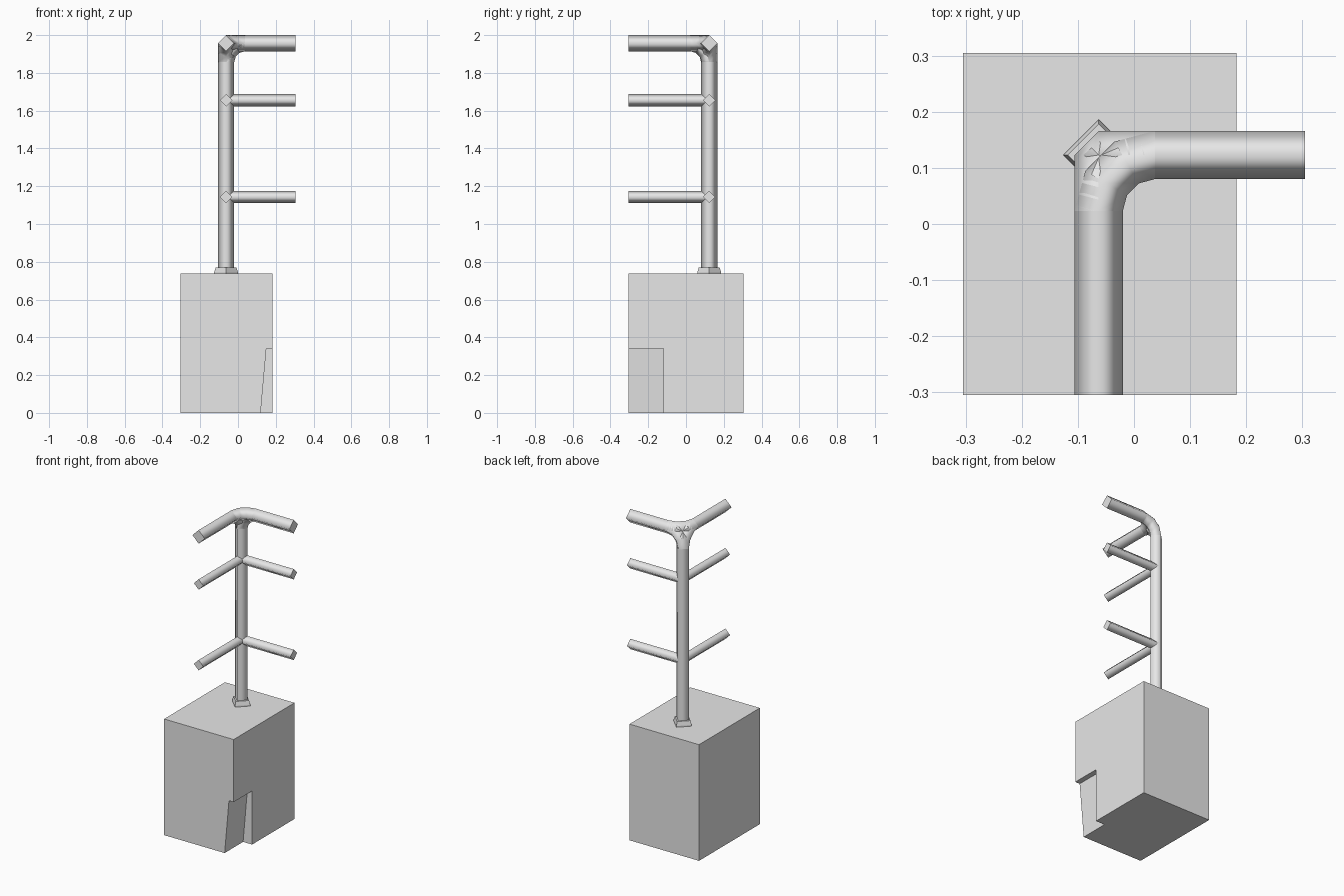
import bpy, bmesh, math
from mathutils import Vector

old = bpy.data.objects.get("Cube")
if old:
    bpy.data.objects.remove(old, do_unlink=True)

grey = bpy.data.materials.new("light grey")
grey.use_nodes = True
grey.diffuse_color = (0.8, 0.8, 0.8, 1)
grey.node_tree.nodes["Principled BSDF"].inputs["Base Color"].default_value = (0.8, 0.8, 0.8, 1)

X, Y, Z = Vector((1, 0, 0)), Vector((0, 1, 0)), Vector((0, 0, 1))
CORNER = Vector((-0.063, 0.123, 1.957))   # where post and top arms meet
REACH, BEND, BOX_TOP = 0.305, 0.1, 0.737
R_POST, R_ARM = 0.043, 0.033


def finish(bm, name):
    mesh = bpy.data.meshes.new(name)
    bm.to_mesh(mesh)
    bm.free()
    obj = bpy.data.objects.new(name, mesh)
    bpy.context.collection.objects.link(obj)
    mesh.materials.append(grey)
    return obj


def prism(name, profile, y0, y1):
    """Extrude an x-z profile along y."""
    bm = bmesh.new()
    face = bm.faces.new([bm.verts.new((x, y0, z)) for x, z in profile])
    geom = bmesh.ops.extrude_face_region(bm, geom=[face])["geom"]
    verts = [g for g in geom if isinstance(g, bmesh.types.BMVert)]
    bmesh.ops.translate(bm, verts=verts, vec=(0, y1 - y0, 0))
    bmesh.ops.recalc_face_normals(bm, faces=bm.faces)
    return finish(bm, name)


def tube(bm, path, normal, radius, cap=False):
    """Smooth four-sided tube through (point, tangent) pairs."""
    rings = []
    for p, t in path:
        side = t.cross(normal)
        rings.append([bm.verts.new(p + radius * d) for d in (normal, side, -normal, -side)])
    for a, b in zip(rings, rings[1:]):
        for i in range(4):
            j = (i + 1) % 4
            bm.faces.new((a[i], a[j], b[j], b[i])).smooth = True
    if cap:
        end = bm.faces.new(rings[-1])
        for e in end.edges:
            e.smooth = False


def bend(bm, d1, d2):
    """Quarter bend joining the limbs that leave the corner along d1 and d2."""
    centre = CORNER + BEND * (d1 + d2)
    path = []
    for k in range(4):
        c, s = math.cos(k * math.pi / 6), math.sin(k * math.pi / 6)
        path.append((centre - BEND * (c * d2 + s * d1), s * d2 - c * d1))
    tube(bm, path, d1.cross(d2), R_POST)


def arm_end(base, d):
    """Point where an arm along d stops at the outer edge."""
    return base + d * (REACH - base.dot(d))


# Base box with a slanted notch in the front left corner
box = prism("base_box", [(-0.305, 0), (0.183, 0), (0.183, BOX_TOP), (-0.305, BOX_TOP)], -REACH, REACH)
cutter = prism("notch_cutter", [(0.111, -0.1), (0.3, -0.1), (0.3, 0.34), (0.15, 0.34)], -0.5, -0.12)
cutter.hide_render = True
mod = box.modifiers.new("notch", 'BOOLEAN')
mod.operation, mod.solver, mod.object = 'DIFFERENCE', 'EXACT', cutter
bpy.context.view_layer.objects.active = box
bpy.ops.object.modifier_apply(modifier=mod.name)
bpy.data.objects.remove(cutter, do_unlink=True)

# Post and the two top arms, joined pairwise by bends
bm = bmesh.new()
foot_point = Vector((CORNER.x, CORNER.y, BOX_TOP))
tube(bm, [(foot_point, Z), (CORNER - BEND * Z, Z)], X, R_POST)
for d in (X, -Y):
    tube(bm, [(CORNER + BEND * d, d), (arm_end(CORNER, d), d)], Z, R_POST, cap=True)
for d1, d2 in ((X, -Y), (X, -Z), (-Y, -Z)):
    bend(bm, d1, d2)
bmesh.ops.remove_doubles(bm, verts=bm.verts, dist=0.0005)
finish(bm, "post_and_top_arms")

# Two lower pairs of arms
for label, z in (("middle", 1.655), ("lower", 1.143)):
    for side, d in (("left", X), ("front", -Y)):
        start = Vector((CORNER.x, CORNER.y, z))
        bm = bmesh.new()
        tube(bm, [(start, d), (arm_end(start, d), d)], Z, R_ARM, cap=True)
        finish(bm, f"{label}_{side}_arm")

# Tapered square foot plate
bm = bmesh.new()
rings = []
for r, z in ((0.063, BOX_TOP), (0.063, 0.745), (0.055, 0.77)):
    centre = Vector((CORNER.x, CORNER.y, z))
    rings.append([bm.verts.new(centre + r * d) for d in (X, Y, -X, -Y)])
for a, b in zip(rings, rings[1:]):
    for i in range(4):
        j = (i + 1) % 4
        bm.faces.new((a[i], a[j], b[j], b[i]))
bm.faces.new(rings[-1])
finish(bm, "foot_plate")
